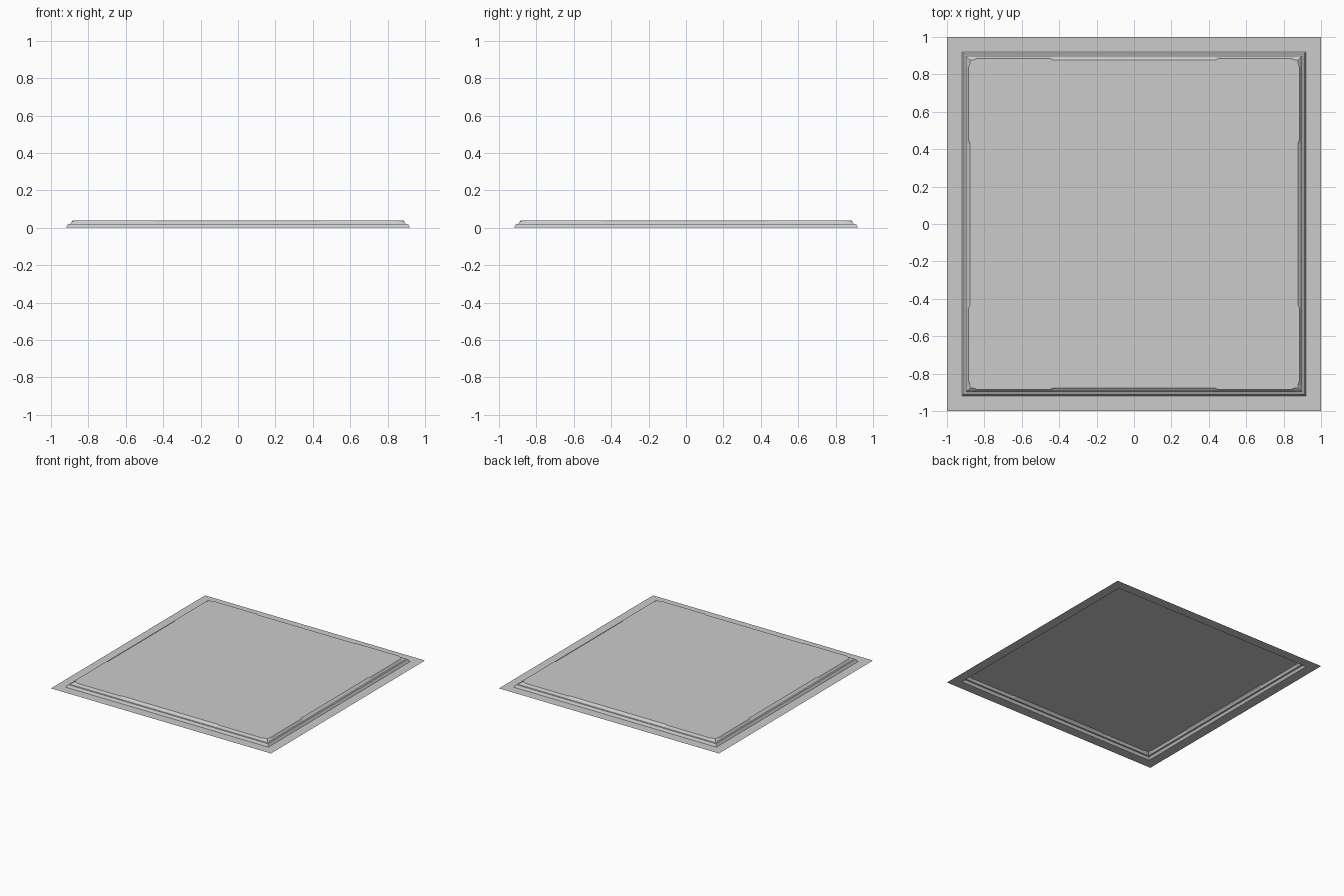
import bpy, bmesh

if "Cube" in bpy.data.objects:
    bpy.data.objects.remove(bpy.data.objects["Cube"])

# Positions along one side where the worn upper edge changes width
TS = [-0.86, -0.84, -0.45, -0.43, 0.43, 0.45, 0.84, 0.86]


def worn(t):
    """True at the middle and the corners, where the chamfer is wider."""
    return abs(t) < 0.44 or abs(t) > 0.85


# Cross-section from rim to top: half size, height, extra chamfer inset, extra drop
PROFILE = [
    (1.00, 0.000, 0.0, 0.0),
    (0.92, 0.000, 0.0, 0.0),
    (0.908, 0.020, 0.0, 0.0),
    (0.897, 0.021, 0.0, 0.0),
    (0.887, 0.036, 0.0, 0.004),
    (0.884, 0.040, 0.008, 0.0),
]


def ring(bm, half, z, inset, drop):
    """Square loop of vertices, built by rotating one side four times."""
    verts = []
    c = half - inset
    side = [(-c, -c, z - drop)]
    for t in TS:
        w = worn(t)
        side.append((t, -(half - (inset if w else 0)), z - (drop if w else 0)))
    for k in range(4):
        for x, y, h in side:
            for _ in range(k):
                x, y = -y, x
            verts.append(bm.verts.new((x, y, h)))
    return verts


# Floor panel: one open sheet, raised in two steps
bm = bmesh.new()
rings = [ring(bm, *p) for p in PROFILE]
for a, b in zip(rings, rings[1:]):
    n = len(a)
    for i in range(n):
        j = (i + 1) % n
        bm.faces.new((a[i], a[j], b[j], b[i]))
bm.faces.new(rings[-1])
mesh = bpy.data.meshes.new("floor_panel")
bm.to_mesh(mesh)
bm.free()
panel = bpy.data.objects.new("floor_panel", mesh)
bpy.context.collection.objects.link(panel)
